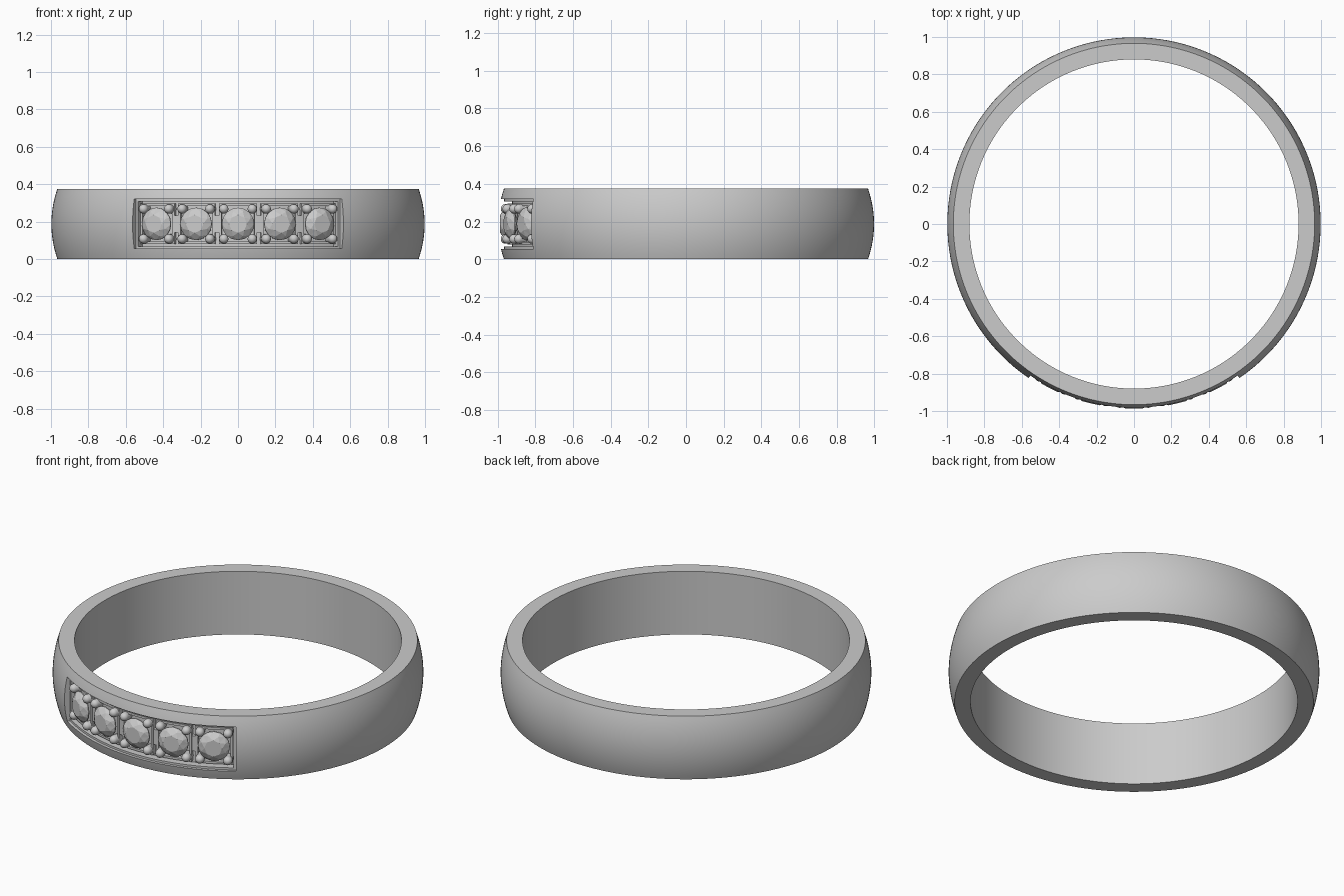
import bpy, bmesh
from math import sin, cos, pi, radians
from mathutils import Matrix, Vector

if "Cube" in bpy.data.objects:
    bpy.data.objects.remove(bpy.data.objects["Cube"])

MID = 0.1875   # mid height of the band


def make_object(name, bm, smooth=None):
    bmesh.ops.recalc_face_normals(bm, faces=bm.faces[:])
    me = bpy.data.meshes.new(name)
    bm.to_mesh(me)
    bm.free()
    ob = bpy.data.objects.new(name, me)
    bpy.context.collection.objects.link(ob)
    if smooth:
        shade(ob, smooth)
    return ob


def activate(ob):
    bpy.ops.object.select_all(action='DESELECT')
    ob.select_set(True)
    bpy.context.view_layer.objects.active = ob


def shade(ob, deg):
    activate(ob)
    bpy.ops.object.shade_smooth_by_angle(angle=radians(deg))


def sweep(bm, profile, a0, a1, n, closed=False):
    """Sweep an (r, z) profile about z; angles in degrees from the front (-y)."""
    rows = []
    for i in range(n if closed else n + 1):
        a = radians(a0 + (a1 - a0) * i / n)
        rows.append([bm.verts.new((r * sin(a), -r * cos(a), z)) for r, z in profile])
    m = len(profile)
    for i in range(n):
        p, q = rows[i], rows[(i + 1) % len(rows)]
        for j in range(m):
            k = (j + 1) % m
            bm.faces.new((p[j], q[j], q[k], p[k]))
    if not closed:
        bm.faces.new(rows[0])
        bm.faces.new(rows[-1][::-1])


def block(bm, r0, r1, z0, z1, a0, a1, n=4):
    sweep(bm, [(r0, z0), (r1, z0), (r1, z1), (r0, z1)], a0, a1, n)


def radial_frame(deg, r):
    """Local x = tangent, y = up, z = outward."""
    a = radians(deg)
    out, tan = Vector((sin(a), -cos(a), 0)), Vector((cos(a), sin(a), 0))
    m = Matrix((tan, Vector((0, 0, 1)), out)).transposed().to_4x4()
    return Matrix.Translation(out * r + Vector((0, 0, MID))) @ m


# Band with a gently domed outside
profile = [(0.88, 0.375), (0.88, 0.0)]
for i in range(17):
    t = -1 + i / 8
    profile.append((0.998 - 0.032 * t * t, MID + MID * t))
bm = bmesh.new()
sweep(bm, profile, 0, 360, 180, closed=True)
band = make_object("band", bm)

# Stepped pocket cut into the front
for name, r, h, a in (("pocket_upper", 0.965, 0.132, 34.4), ("pocket_lower", 0.922, 0.12, 33.6)):
    bm = bmesh.new()
    block(bm, r, 1.1, MID - h, MID + h, -a, a, 36)
    cutter = make_object(name, bm)
    cutter.hide_render = True
    mod = band.modifiers.new(name, 'BOOLEAN')
    mod.object, mod.operation, mod.solver = cutter, 'DIFFERENCE', 'EXACT'
    activate(band)
    bpy.ops.object.modifier_apply(modifier=name)
    bpy.data.objects.remove(cutter)
shade(band, 25)


def add_stone(bm, M):
    """Round brilliant: table, two crown rings, girdle and pavilion point."""
    rings = [(0.048, 0.030, 8, 0), (0.070, 0.018, 8, pi / 8), (0.087, 0.0, 16, 0), (0.087, -0.006, 16, 0)]
    v = [[bm.verts.new(M @ Vector((r * cos(o + 2 * pi * i / n), r * sin(o + 2 * pi * i / n), z)))
          for i in range(n)] for r, z, n, o in rings]
    tip = bm.verts.new(M @ Vector((0, 0, -0.045)))
    table, crown, girdle, low = v
    bm.faces.new(table)
    for i in range(8):
        j, g = (i + 1) % 8, 2 * i
        bm.faces.new((table[i], crown[i], table[j]))
        bm.faces.new((table[i], crown[i - 1], girdle[g]))
        bm.faces.new((table[i], girdle[g], crown[i]))
        bm.faces.new((crown[i], girdle[g], girdle[g + 1]))
        bm.faces.new((crown[i], girdle[g + 1], girdle[(g + 2) % 16]))
    for i in range(16):
        j = (i + 1) % 16
        bm.faces.new((girdle[i], low[i], low[j], girdle[j]))
        bm.faces.new((low[i], tip, low[j]))


# Five stones, each with a square seat and four round prongs
for k in range(5):
    deg = (k - 2) * 13.6
    bm = bmesh.new()
    add_stone(bm, radial_frame(deg, 0.956))
    make_object(f"stone_{k + 1}", bm)

    bm = bmesh.new()
    w, t, h = 6.15, 0.75, 0.108
    for s in (-1, 1):
        e = sorted((s * w, s * (w - t)))
        block(bm, 0.91, 0.948, MID - h, MID + h, deg + e[0], deg + e[1], 1)
        z = sorted((MID + s * h, MID + s * (h - 0.013)))
        block(bm, 0.91, 0.948, z[0], z[1], deg - w + t, deg + w - t)
    make_object(f"seat_{k + 1}", bm)

    bm = bmesh.new()
    for sx in (-1, 1):
        for sy in (-1, 1):
            P = radial_frame(deg, 0.958) @ Matrix.Translation((sx * 0.076, sy * 0.08, 0))
            bmesh.ops.create_uvsphere(bm, u_segments=16, v_segments=10, radius=0.025, matrix=P)
            bmesh.ops.create_cone(bm, cap_ends=True, segments=16, radius1=0.025, radius2=0.025,
                                  depth=0.05, matrix=P @ Matrix.Translation((0, 0, -0.025)))
    make_object(f"prongs_{k + 1}", bm, 40)

# Low bars bridging neighbouring seats
bm = bmesh.new()
for k in range(4):
    a = (k - 1.5) * 13.6
    block(bm, 0.91, 0.944, MID - 0.045, MID + 0.045, a - 0.9, a + 0.9, 1)
make_object("seat_bridges", bm)
